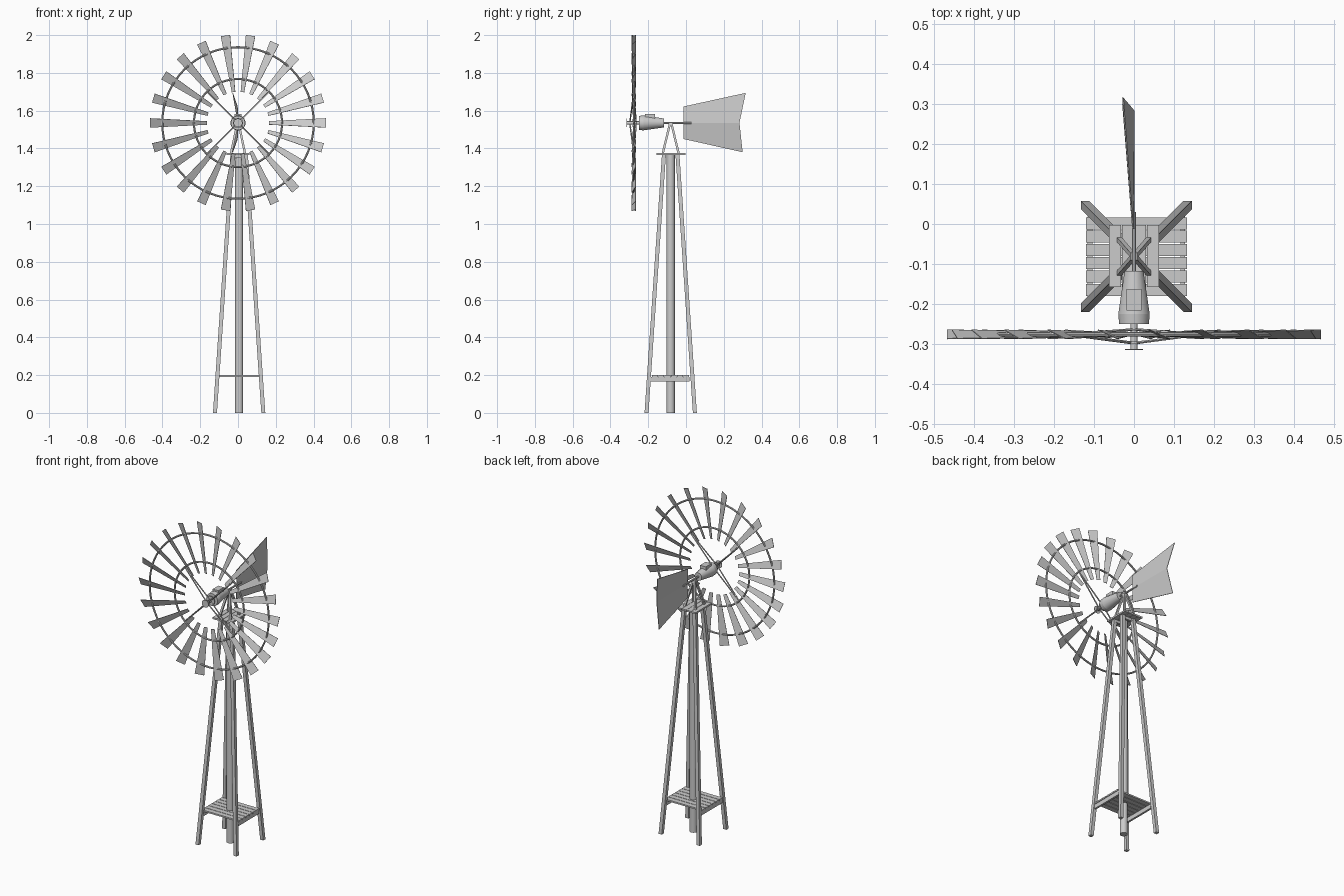
import bpy, bmesh, math
from mathutils import Vector as V

if "Cube" in bpy.data.objects:
    bpy.data.objects.remove(bpy.data.objects["Cube"])

CX, CY = 0.006, -0.081          # tower axis
HUB = V((0, -0.276, 1.535))     # wheel centre


def finish(name, bm, smooth=False):
    bmesh.ops.recalc_face_normals(bm, faces=bm.faces)
    me = bpy.data.meshes.new(name)
    bm.to_mesh(me)
    bm.free()
    ob = bpy.data.objects.new(name, me)
    bpy.context.collection.objects.link(ob)
    if smooth:
        bpy.ops.object.select_all(action='DESELECT')
        ob.select_set(True)
        bpy.context.view_layer.objects.active = ob
        bpy.ops.object.shade_smooth_by_angle(angle=math.radians(40))
    return ob


def loft(bm, a, b):
    """Closed solid between two matching loops of points."""
    va, vb = [bm.verts.new(p) for p in a], [bm.verts.new(p) for p in b]
    n = len(va)
    bm.faces.new(va)
    bm.faces.new(vb[::-1])
    for i in range(n):
        j = (i + 1) % n
        bm.faces.new((va[i], vb[i], vb[j], va[j]))


def box(bm, x0, x1, y0, y1, z0, z1):
    q = [(x0, y0), (x1, y0), (x1, y1), (x0, y1)]
    loft(bm, [V((x, y, z0)) for x, y in q], [V((x, y, z1)) for x, y in q])


def rod(bm, p, q, r0, r1=None, n=8):
    r1 = r0 if r1 is None else r1
    p, q = V(p), V(q)
    d = (q - p).normalized()
    u = d.orthogonal().normalized()
    w = d.cross(u)
    ring = [u * math.cos(2 * math.pi * (i + .5) / n) + w * math.sin(2 * math.pi * (i + .5) / n)
            for i in range(n)]
    loft(bm, [p + c * r0 for c in ring], [q + c * r1 for c in ring])


def post(bm, p, q, h):
    """Square post with level ends."""
    s = [V((x, y, 0)) * h for x, y in ((-1, -1), (1, -1), (1, 1), (-1, 1))]
    loft(bm, [V(p) + c for c in s], [V(q) + c for c in s])


# Central pipe and four leaning legs
bm = bmesh.new()
rod(bm, (CX, CY, 0), (CX, CY, 1.365), 0.022, n=16)
finish("centre_pipe", bm, True)
bm = bmesh.new()
for sx in (-1, 1):
    for sy in (-1, 1):
        post(bm, (CX + sx * .128, CY + sy * .128, 0), (CX + sx * .036, CY + sy * .036, 1.364), .0105)
finish("tower_legs", bm)

# Lower shelf: side beams and planks
bm = bmesh.new()
for s in (-1, 1):
    x = CX + s * .116
    box(bm, x - .006, x + .006, CY - .106, CY + .1, .165, .191)
finish("shelf_beams", bm)
bm = bmesh.new()
for i in range(6):
    y = CY - .0985 + i * .0332
    box(bm, CX - .126, CX + .126, y, y + .03, .191, .2)
finish("shelf_planks", bm)

# Upper platform
bm = bmesh.new()
for i in range(4):
    x = -.062 + i * .0315
    box(bm, x, x + .0295, -.157, -.003, 1.366, 1.376)
finish("top_planks", bm)
bm = bmesh.new()
for s in (-1, 1):
    y = CY + s * .032
    box(bm, CX - .045, CX + .045, y - .006, y + .006, 1.35, 1.366)
finish("top_beams", bm)

# Four struts carrying the head
bm = bmesh.new()
for sx in (-1, 1):
    for sy in (-1, 1):
        post(bm, (sx * .037, CY + sy * .042, 1.374), (sx * .003, CY + sy * .003, 1.535), .006)
finish("head_struts", bm)

# Tapered gearbox, cover and tail boom
bm = bmesh.new()
rod(bm, (0, -.25, HUB.z), (0, -.225, HUB.z), .038, .04, 16)
rod(bm, (0, -.225, HUB.z), (0, -.117, HUB.z), .04, .024, 16)
finish("gearbox", bm, True)
bm = bmesh.new()
box(bm, -.019, .019, -.216, -.163, 1.55, 1.582)
finish("gearbox_cover", bm)
bm = bmesh.new()
rod(bm, (0, -.12, HUB.z), (0, .03, HUB.z), .006)
finish("tail_boom", bm, True)

# Folded tail vane, creased along the boom
bm = bmesh.new()
off = V((.003, 0, 0))
for pts in ([(0, -.013, 1.535), (0, .283, 1.535), (-.028, .316, 1.694), (-.003, -.013, 1.622)],
            [(0, -.013, 1.535), (-.003, -.013, 1.45), (-.028, .3, 1.38), (0, .283, 1.535)]):
    loft(bm, [V(p) - off / 2 for p in pts], [V(p) + off / 2 for p in pts])
finish("tail_vane", bm)

# Wheel shaft and hub discs
bm = bmesh.new()
rod(bm, (0, -.312, HUB.z), (0, -.245, HUB.z), .009, n=12)
for y, r, t in ((-.314, .023, .003), (-.297, .015, .006), (-.264, .028, .004)):
    rod(bm, (0, y - t / 2, HUB.z), (0, y + t / 2, HUB.z), r, n=16)
finish("wheel_hub", bm, True)

# Pitched blades
bm = bmesh.new()
PITCH = math.radians(24)
for i in range(22):
    a = 2 * math.pi * i / 22
    d, t = V((math.cos(a), 0, math.sin(a))), V((-math.sin(a), 0, math.cos(a)))
    w = t * math.cos(PITCH) + V((0, 1, 0)) * math.sin(PITCH)
    n = d.cross(w).normalized() * .0012
    q = [HUB + d * r + w * h for r, h in ((.165, -.01), (.467, -.027), (.467, .027), (.165, .01))]
    loft(bm, [p - n for p in q], [p + n for p in q])
finish("wheel_blades", bm)

# Two wheel rings
for name, r in (("outer_ring", .401), ("inner_ring", .233)):
    bpy.ops.mesh.primitive_torus_add(location=HUB, rotation=(math.pi / 2, 0, 0), major_radius=r,
                                     minor_radius=.0055, major_segments=64, minor_segments=8)
    bpy.context.object.name = name
    bpy.ops.object.shade_smooth_by_angle()

# Diagonal spokes, front and back
bm = bmesh.new()
for k in range(4):
    a = math.pi / 4 + k * math.pi / 2
    d = V((math.cos(a), 0, math.sin(a)))
    for y in (-.297, -.264):
        rod(bm, V((0, y, HUB.z)) + d * .008, HUB + d * .233, .0038, n=6)
finish("wheel_spokes", bm)
